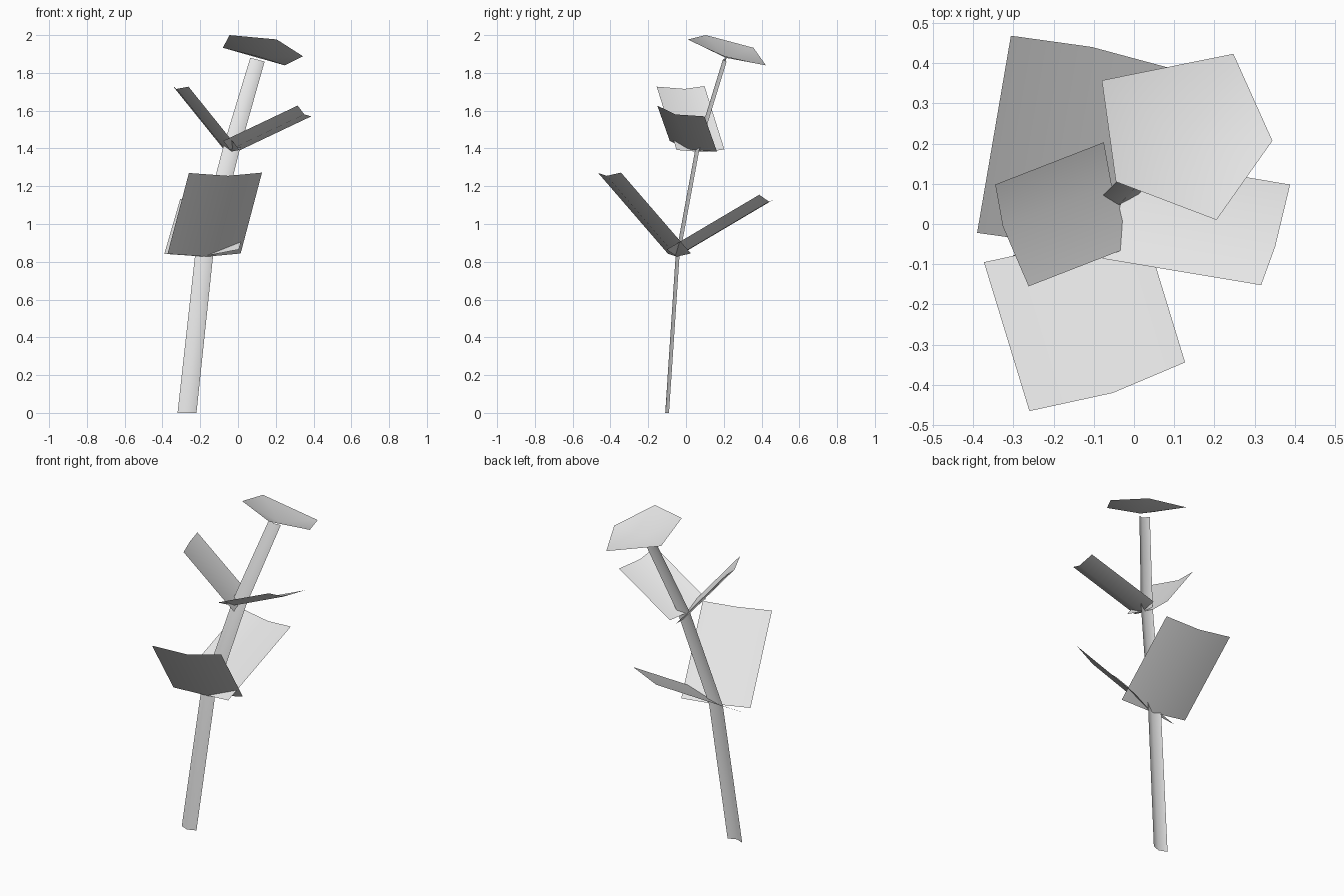
import bpy
import bmesh
from mathutils import Vector

default_cube = bpy.data.objects.get("Cube")
if default_cube:
    bpy.data.objects.remove(default_cube, do_unlink=True)

# One plain grey for the whole plant
grey = bpy.data.materials.new("light_grey")
grey.use_nodes = True
grey.diffuse_color = (0.8, 0.8, 0.8, 1)
shader = next(n for n in grey.node_tree.nodes if n.type == "BSDF_PRINCIPLED")
shader.inputs["Base Color"].default_value = grey.diffuse_color


def finish(name, bm, facing):
    """Turn the sheet towards the given direction, shade it smooth and link it."""
    bm.normal_update()
    total = sum((f.normal * f.calc_area() for f in bm.faces), Vector())
    if total.dot(Vector(facing)) < 0:
        bmesh.ops.reverse_faces(bm, faces=bm.faces[:])
    for face in bm.faces:
        face.smooth = True
    mesh = bpy.data.meshes.new(name)
    bm.to_mesh(mesh)
    bm.free()
    mesh.materials.append(grey)
    obj = bpy.data.objects.new(name, mesh)
    bpy.context.collection.objects.link(obj)
    return obj


def strip(name, rows, facing):
    """Open sheet that joins successive rows of points."""
    bm = bmesh.new()
    grid = [[bm.verts.new(point) for point in row] for row in rows]
    for low, high in zip(grid, grid[1:]):
        for i in range(len(low) - 1):
            bm.faces.new((low[i], low[i + 1], high[i + 1], high[i]))
    return finish(name, bm, facing)


def leaf(name, tip, to_stem):
    """Folded leaf: a three-point tip edge swept back to the stem."""
    tip = [Vector(point) for point in tip]
    base = [point + Vector(to_stem) for point in tip]
    return strip(name, (base, tip), (0, 0, 1))


# Stem: bent strip with a shallow ridge along its front
def stem_ring(x, y, z, half_width, drop):
    return [(x + side * half_width, y + (0.01 if side else -0.01), z - side * drop)
            for side in (-1, 0, 1)]


strip("stem", [
    stem_ring(-0.27, -0.10, 0, 0.05, 0),
    stem_ring(-0.18, -0.045, 0.83, 0.047, 0.008),
    stem_ring(-0.035, 0.06, 1.4, 0.043, 0.01),
    stem_ring(0.103, 0.205, 1.87, 0.038, 0.01),
], (0, -1, 0))

# Lower pair of leaves
leaf("lower_front_leaf",
     [(-0.26, -0.465, 1.27), (-0.053, -0.42, 1.255), (0.127, -0.344, 1.272)],
     (-0.113, 0.37, -0.428))
leaf("lower_back_leaf",
     [(-0.306, 0.468, 1.132), (-0.105, 0.44, 1.118), (0.088, 0.388, 1.155)],
     (-0.084, -0.49, -0.29))

# Upper pair of leaves
leaf("upper_left_leaf",
     [(0.388, 0.098, 1.57), (0.351, -0.056, 1.58), (0.316, -0.152, 1.627)],
     (-0.394, 0.066, -0.187))
leaf("upper_right_leaf",
     [(-0.345, 0.098, 1.73), (-0.326, -0.006, 1.715), (-0.262, -0.155, 1.727)],
     (0.27, 0.105, -0.335))

# Flower head: tilted shallow five-sided cup
bm = bmesh.new()
rim = [bm.verts.new(point) for point in (
    (-0.08, 0.357, 1.933), (0.247, 0.423, 1.84), (0.344, 0.207, 1.888),
    (0.205, 0.01, 1.977), (-0.045, 0.105, 2.0))]
centre = bm.verts.new((0.13, 0.21, 1.88))
for i, vert in enumerate(rim):
    bm.faces.new((centre, rim[i - 1], vert))
finish("flower_head", bm, (0, 0, 1))
